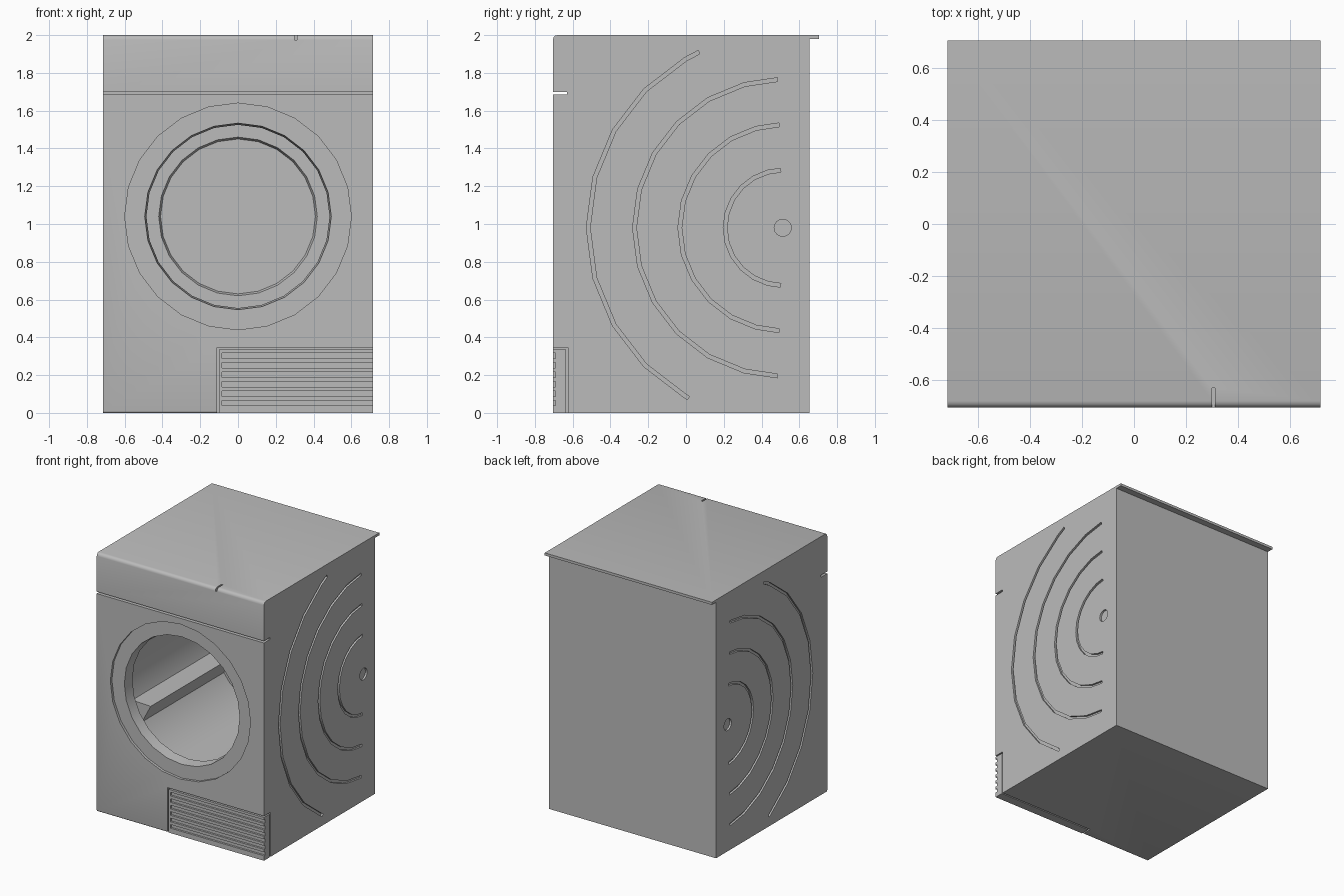
import bpy, bmesh, math
from mathutils import Vector, Matrix

cube = bpy.data.objects.get("Cube")
if cube:
    bpy.data.objects.remove(cube, do_unlink=True)

grey = bpy.data.materials.new("light_grey")
grey.use_nodes = True
grey.diffuse_color = (0.5, 0.5, 0.5, 1)
grey.node_tree.nodes["Principled BSDF"].inputs["Base Color"].default_value = (0.5, 0.5, 0.5, 1)

W = 0.716                      # half width
FRONT, BACK, LIP = -0.705, 0.655, 0.705
DRUM_Z = 1.04


def finish(bm, name):
    bmesh.ops.recalc_face_normals(bm, faces=bm.faces)
    mesh = bpy.data.meshes.new(name)
    bm.to_mesh(mesh)
    bm.free()
    mesh.materials.append(grey)
    obj = bpy.data.objects.new(name, mesh)
    bpy.context.collection.objects.link(obj)
    return obj


def prism(name, outline, x0, x1):
    """Extrude a (y, z) outline along x."""
    bm = bmesh.new()
    face = bm.faces.new([bm.verts.new((x0, y, z)) for y, z in outline])
    new = bmesh.ops.extrude_face_region(bm, geom=[face])["geom"]
    bmesh.ops.translate(bm, vec=(x1 - x0, 0, 0),
                        verts=[v for v in new if isinstance(v, bmesh.types.BMVert)])
    return finish(bm, name)


def box(name, x0, x1, y0, y1, z0, z1):
    return prism(name, [(y0, z0), (y1, z0), (y1, z1), (y0, z1)], x0, x1)


def lathe(name, profile, z, steps=24):
    """Turn an (r, y) profile around the y axis."""
    bm = bmesh.new()
    verts = [bm.verts.new((0, y, r)) for r, y in profile]
    edges = [bm.edges.new(pair) for pair in zip(verts, verts[1:])]
    bmesh.ops.spin(bm, geom=verts + edges, cent=(0, 0, 0), axis=(0, 1, 0),
                   angle=math.tau, steps=steps)
    bmesh.ops.remove_doubles(bm, verts=bm.verts, dist=0.0005)
    bmesh.ops.translate(bm, verts=bm.verts, vec=(0, 0, z))
    return finish(bm, name)


def cut(target, cutter):
    mod = target.modifiers.new("cut", "BOOLEAN")
    mod.operation, mod.solver, mod.object = "DIFFERENCE", "EXACT", cutter
    graph = bpy.context.evaluated_depsgraph_get()
    graph.update()
    mesh = bpy.data.meshes.new_from_object(target.evaluated_get(graph))
    target.modifiers.clear()
    target.data = mesh
    bpy.data.objects.remove(cutter, do_unlink=True)


def ring_point(radius, degrees):
    a = math.radians(degrees)
    return 0.512 + radius * math.cos(a), 0.98 + radius * math.sin(a)


# Cabinet: side profile with rounded front edges, panel groove and rear lip
def corner(z, r, start):
    return [(FRONT + r + r * math.cos(math.radians(a)), z + r * math.sin(math.radians(a)))
            for a in (start, start + 30, start + 60, start + 90)]


profile = [(BACK, 0), (BACK, 1.98), (LIP, 1.98), (LIP, 2)]
profile += corner(1.975, 0.025, 90)
profile += [(FRONT, 1.7), (-0.63, 1.7), (-0.63, 1.685), (FRONT, 1.685)]
profile += corner(0.01, 0.01, 180)
cabinet = prism("cabinet", profile, -W, W)

# Drum cavity with a shallow door seat and a sunk back disc
cut(cabinet, lathe("drum_cutter", [
    (0, -0.8), (0.6, -0.8), (0.6, -0.685), (0.494, -0.685), (0.485, -0.6), (0.645, -0.6),
    (0.645, 0.55), (0.42, 0.55), (0.41, 0.575), (0, 0.575)], DRUM_Z))

# Recess for the vent panel, and the drawer notch on the top edge
cut(cabinet, box("vent_cutter", -0.11, W + 0.1, -0.8, -0.625, -0.1, 0.345))
cut(cabinet, box("notch_cutter", 0.3, 0.312, -0.8, -0.63, 1.975, 2.1))

# Engraved arcs and centre dimple on both sides
arcs = [(0.315, 92, 268), (0.555, 92, 268), (0.795, 92, 268), (1.04, 115.5, 241)]
for side in (-1, 1):
    inner, outer = side * (W - 0.015), side * (W + 0.05)
    for radius, start, end in arcs:
        angles = [start] + [a for a in range(105, 256, 15) if start < a < end] + [end]
        outline = [ring_point(radius, a) for a in angles]
        outline += [ring_point(radius - 0.02, a) for a in reversed(angles)]
        cut(cabinet, prism("arc_cutter", outline, inner, outer))
    dimple = [ring_point(0.045, a) for a in range(0, 360, 15)]
    cut(cabinet, prism("dimple_cutter", dimple, inner, outer))

# Vent panel with horizontal slots wrapping round the corner
vent = box("vent_panel", -0.1, W, FRONT, -0.635, 0, 0.335)
for i in range(6):
    z = 0.052 + i * 0.05
    cut(vent, box("slot_cutter", -0.085, W + 0.1, -0.8, FRONT + 0.015, z - 0.014, z + 0.014))

# Three triangular drum lifters
for i in range(3):
    middle = 90 + 120 * i
    outline = []
    for radius, turn in ((0.65, -8), (0.5, 0), (0.65, 8)):
        a = math.radians(middle + turn)
        outline.append(Vector((radius * math.cos(a), 0, DRUM_Z + radius * math.sin(a))))
    bm = bmesh.new()
    ends = [[bm.verts.new(p + Vector((0, y, 0))) for p in outline] for y in (-0.45, 0.55)]
    for end in ends:
        bm.faces.new(end)
    for j in range(3):
        k = (j + 1) % 3
        bm.faces.new((ends[0][j], ends[0][k], ends[1][k], ends[1][j]))
    finish(bm, "drum_lifter_%d" % (i + 1))

# Smooth the drum wall while keeping edges sharp
bpy.ops.object.select_all(action="DESELECT")
cabinet.select_set(True)
bpy.context.view_layer.objects.active = cabinet
bpy.ops.object.shade_smooth_by_angle(angle=math.radians(35))
